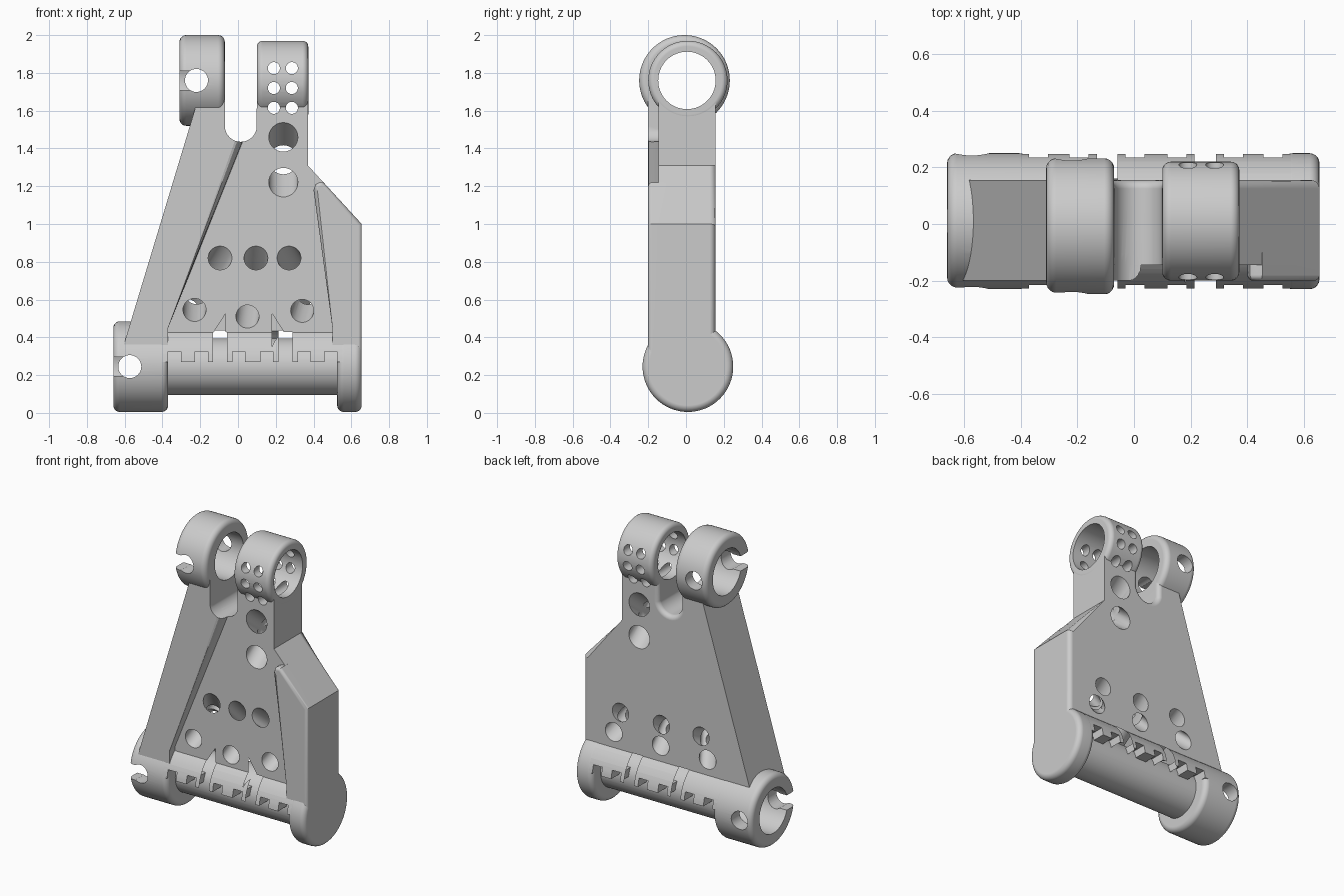
import bpy, bmesh, math
from mathutils import Vector

if "Cube" in bpy.data.objects:
    bpy.data.objects.remove(bpy.data.objects["Cube"], do_unlink=True)

grey = bpy.data.materials.new("plain grey")
grey.use_nodes = True
grey.diffuse_color = (0.6, 0.6, 0.6, 1)
grey.node_tree.nodes["Principled BSDF"].inputs["Base Color"].default_value = (0.6, 0.6, 0.6, 1)

FRONT, FLOOR, BACK = -0.2, -0.145, 0.155
HINGE_Y, HINGE_Z, TOP_Z = 0.01, 0.245, 1.76


def face_outward(bm):
    bm.normal_update()
    bmesh.ops.recalc_face_normals(bm, faces=bm.faces)
    if bm.calc_volume(signed=True) < 0:
        bmesh.ops.reverse_faces(bm, faces=bm.faces)
    bm.normal_update()


def finish(name, bm):
    face_outward(bm)
    mesh = bpy.data.meshes.new(name)
    bm.to_mesh(mesh)
    bm.free()
    obj = bpy.data.objects.new(name, mesh)
    bpy.context.collection.objects.link(obj)
    mesh.materials.append(grey)
    return obj


def round_edges(bm, edges, width):
    face_outward(bm)
    bmesh.ops.bevel(bm, geom=edges, offset=width, offset_type='OFFSET', segments=5,
                    profile=0.5, affect='EDGES', clamp_overlap=True)


def prism(name, outline, y0, y1, rule=None, width=0.03):
    """Extrude an x-z outline along y; round the edges picked by the rule."""
    bm = bmesh.new()
    rings = [[bm.verts.new((x, y, z)) for x, z in outline] for y in (y0, y1)]
    for ring in rings:
        bm.faces.new(ring)
    for i in range(len(outline)):
        bm.faces.new((rings[0][i - 1], rings[0][i], rings[1][i], rings[1][i - 1]))
    if rule:
        round_edges(bm, [e for e in bm.edges if rule((e.verts[0].co + e.verts[1].co) / 2)], width)
    return finish(name, bm)


def rod(name, a, b, r, bevel=0, axis='X', sides=64):
    """Cylinder from a to b whose ends stay square to the axis (sheared if needed)."""
    a, b = Vector(a), Vector(b)
    bm = bmesh.new()
    bmesh.ops.create_cone(bm, cap_ends=True, segments=sides, radius1=r, radius2=r, depth=1)
    for v in bm.verts:
        u, w = v.co.x, v.co.y
        v.co = a.lerp(b, v.co.z + 0.5) + (Vector((0, u, w)) if axis == 'X' else Vector((u, 0, w)))
    if bevel:
        round_edges(bm, [e for e in bm.edges if any(len(f.verts) > 4 for f in e.link_faces)], bevel)
    return finish(name, bm)


def tube(name, x0, x1, y, z, r, bevel=0):
    return rod(name, (x0, y, z), (x1, y, z), r, bevel)


def box(name, x0, x1, y0, y1, z0, z1):
    return prism(name, [(x0, z0), (x1, z0), (x1, z1), (x0, z1)], y0, y1)


def channel(x0, z0, x1, z1, r):
    """Slanted hole from (x0, z0) on the recessed front to (x1, z1) on the back."""
    a, b = Vector((x0, FLOOR, z0)), Vector((x1, BACK, z1))
    step = (b - a) * 0.15
    return rod("channel", a - step, b + step, r, axis='Y', sides=32)


def cross_hole(x, z, r):
    return rod("cross_hole", (x, -0.5, z), (x, 0.5, z), r, axis='Y', sides=32)


def combine(target, parts, operation):
    for part in parts:
        mod = target.modifiers.new(part.name, 'BOOLEAN')
        mod.object, mod.operation, mod.solver = part, operation, 'EXACT'
        part.hide_render = True


def bake(target, helpers):
    bpy.context.view_layer.update()
    graph = bpy.context.evaluated_depsgraph_get()
    mesh = bpy.data.meshes.new_from_object(target.evaluated_get(graph))
    target.modifiers.clear()
    target.data = mesh
    for h in helpers:
        bpy.data.objects.remove(h, do_unlink=True)


# Main plate with the rounded gap between the two arms
notch = [(0.015 + 0.085 * math.cos(math.pi * (1 + i / 16)),
          1.52 + 0.085 * math.sin(math.pi * (1 + i / 16))) for i in range(17)]
in_notch = lambda c: -0.08 < c.x < 0.11 and 1.42 < c.z < 1.69
plate = prism("bracket", [(-0.605, 0.36), (-0.2, 1.7), (-0.07, 1.7)] + notch[1:-1]
              + [(0.1, 1.7), (0.37, 1.7), (0.37, 1.31), (0.655, 1.0), (0.655, 0.3), (-0.605, 0.3)],
              FLOOR, BACK, lambda c: c.y > BACK - 0.001 and (in_notch(c) or (c.x > 0.5 and c.z > 0.5)))

# Raised front ribs, the left one trimmed by the gap
left_rib = prism("left_rib", [(-0.605, 0.2), (-0.605, 0.36), (-0.2, 1.7), (0.13, 1.7),
                              (-0.37, 0.45), (-0.37, 0.2)], FRONT, -0.1,
                 lambda c: c.y < FRONT + 0.001 and -0.2 < c.x < -0.1 and c.z < 1.2, 0.05)
gap = [prism("arm_gap", [(-0.07, 2.2)] + notch + [(0.3, 1.52), (0.3, 2.2)], -0.5, 0.5)]
combine(left_rib, gap, 'DIFFERENCE')
bake(left_rib, gap)
right_rib = prism("right_rib", [(0.5, 0.3), (0.5, 0.45), (0.4, 1.18), (0.41, 1.21), (0.43, 1.22),
                                (0.453, 1.22), (0.655, 1.0), (0.655, 0.3)], FRONT, -0.1,
                  lambda c: c.y < FRONT + 0.001 and c.z > 0.5, 0.02)

# Hinge barrel: upper web trimmed flat and notched in each gap, then rounded knuckles
web = tube("barrel_web", -0.6, 0.61, HINGE_Y, HINGE_Z, 0.239)
web_cuts = [box("web_trim", -0.9, 0.9, -0.5, 0.5, -0.2, 0.27)]
combine(web, web_cuts, 'DIFFERENCE')
bake(web, web_cuts)
solids = [web, left_rib, right_rib]
knuckles = [(-0.66, -0.37), (-0.16, -0.03), (0.185, 0.318), (0.525, 0.655)]
cutters = []
for (_, start), (end, _) in zip(knuckles, knuckles[1:]):
    for x0, x1 in ((start, start + 0.067), (end - 0.067, end)):
        cutters.append(box("notch", x0, x1, -0.5, 0.5, 0.2, 0.325))
for x0, x1 in knuckles:
    solids.append(tube("knuckle", x0, x1, HINGE_Y, HINGE_Z, 0.24, 0.035))

# Small fins where the recess meets the hinge barrel
for x, side in ((-0.065, -1), (0.18, 1)):
    bm = bmesh.new()
    for p in ((0, -0.12, 0.6), (0, -0.205, 0.35), (0, -0.12, 0.34), (0.065 * side, -0.12, 0.34),
              (0.065 * side, -0.147, 0.42)):
        bm.verts.new((x + p[0], p[1], p[2]))
    bmesh.ops.convex_hull(bm, input=bm.verts)
    solids.append(finish("fin", bm))

# Upper rings
solids.append(tube("large_ring", -0.31, -0.07, -0.008, TOP_Z, 0.24, 0.035))
solids.append(tube("small_ring", 0.1, 0.372, 0.01, TOP_Z, 0.21, 0.03))

# Bores, pin holes and entry slots
cutters += [tube("top_bore", -0.5, 0.6, 0.005, TOP_Z, 0.152),
            tube("hinge_bore", -0.9, 0.56, HINGE_Y, HINGE_Z, 0.15)]
for x, z, edge in ((-0.22, TOP_Z, -0.4), (-0.573, HINGE_Z, -0.8)):
    cutters += [cross_hole(x, z, 0.061), box("entry_slot", edge, x, -0.5, -0.05, z - 0.05, z + 0.05)]
for x in (0.19, 0.285):
    cutters += [cross_hole(x, z, 0.032) for z in (1.825, 1.72, 1.615)]

# Crossing slanted channels through the plate
cutters += [channel(0.24, 1.46, 0.24, 1.23, 0.077), channel(0.24, 1.22, 0.24, 1.45, 0.077)]
for front_x, back_x in ((-0.095, -0.27), (0.095, 0.08), (0.27, 0.43)):
    cutters.append(channel(front_x, 0.82, back_x, 0.54, 0.063))
for front_x, front_z, back_x in ((-0.23, 0.545, -0.22), (0.05, 0.51, 0.075), (0.34, 0.54, 0.38)):
    cutters.append(channel(front_x, front_z, back_x, 0.685, 0.061))

combine(plate, solids, 'UNION')
combine(plate, cutters, 'DIFFERENCE')
bake(plate, solids + cutters)

bpy.ops.object.select_all(action='DESELECT')
plate.select_set(True)
bpy.context.view_layer.objects.active = plate
bpy.ops.object.shade_smooth_by_angle(angle=math.radians(30))
weighted = plate.modifiers.new("even_shading", 'WEIGHTED_NORMAL')
weighted.keep_sharp = True
